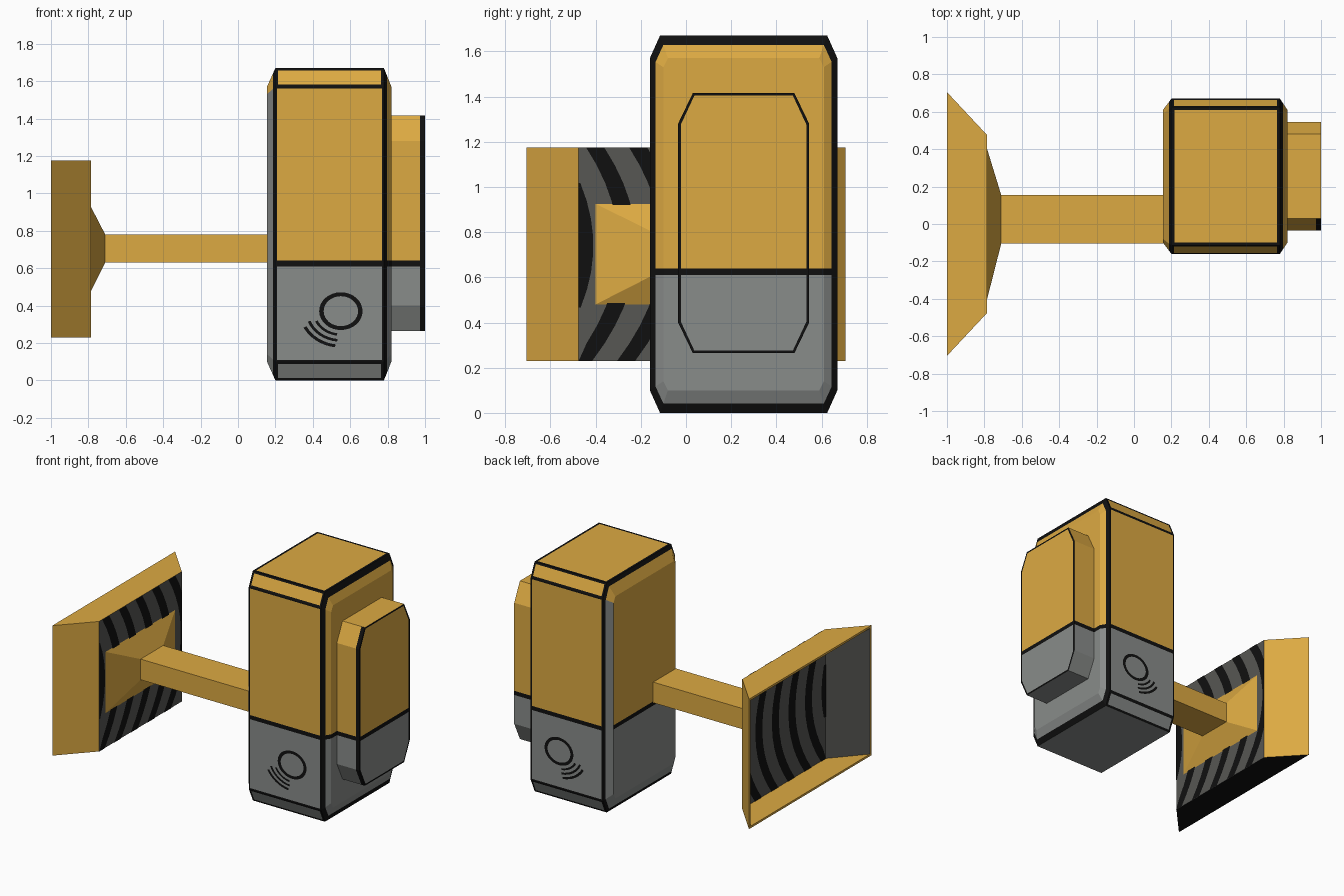
import bpy, bmesh, math
from mathutils import Vector

if "Cube" in bpy.data.objects:
    bpy.data.objects.remove(bpy.data.objects["Cube"])


def mat(name, rgb):
    m = bpy.data.materials.new(name)
    m.diffuse_color = (*rgb, 1)
    m.use_nodes = True
    m.node_tree.nodes["Principled BSDF"].inputs["Base Color"].default_value = m.diffuse_color
    return m


MATS = [mat("yellow", (0.72, 0.40, 0.055)), mat("grey", (0.25, 0.262, 0.254)),
        mat("black", (0.005, 0.005, 0.005)), mat("dark_grey", (0.095, 0.095, 0.087))]
YELLOW, GREY, BLACK, DARK = range(4)


def finish(bm, name):
    me = bpy.data.meshes.new(name)
    bm.to_mesh(me)
    bm.free()
    for m in MATS:
        me.materials.append(m)
    ob = bpy.data.objects.new(name, me)
    bpy.context.collection.objects.link(ob)
    return ob


def loft(rings):
    """Skin a list of equal-length rings and cap both ends."""
    bm = bmesh.new()
    vs = [[bm.verts.new(p) for p in r] for r in rings]
    n = len(vs[0])
    for a, b in zip(vs, vs[1:]):
        for i in range(n):
            j = (i + 1) % n
            bm.faces.new((a[i], a[j], b[j], b[i]))
    bm.faces.new(vs[0])
    bm.faces.new(vs[-1])
    bmesh.ops.recalc_face_normals(bm, faces=bm.faces[:])
    bm.normal_update()
    return bm


def octagon(x, y0, y1, z0, z1, cy, cz):
    return [Vector((x, y, z)) for y, z in (
        (y0 + cy, z0), (y1 - cy, z0), (y1, z0 + cz), (y1, z1 - cz),
        (y1 - cy, z1), (y0 + cy, z1), (y0, z1 - cz), (y0, z0 + cz))]


def rect(x, y0, y1, z0, z1):
    return [(x, y0, z0), (x, y1, z0), (x, y1, z1), (x, y0, z1)]


def inset(bm, faces, t):
    """Give each face a black painted border."""
    for f in bmesh.ops.inset_individual(bm, faces=faces, thickness=t)["faces"]:
        f.material_index = BLACK


def two_tone(bm, skip=lambda f: False):
    """Yellow above, grey below, with a black line between."""
    for z in (0.61, 0.64):
        bmesh.ops.bisect_plane(bm, geom=bm.verts[:] + bm.edges[:] + bm.faces[:],
                               plane_co=(0, 0, z), plane_no=(0, 0, 1))
    bm.normal_update()
    for f in bm.faces:
        z = f.calc_center_median().z
        if f.material_index == BLACK:
            continue
        if skip(f):
            f.material_index = GREY
        else:
            f.material_index = YELLOW if z > 0.64 else BLACK if z > 0.61 else GREY


# Chamfered body block
full = (-0.16, 0.67, 0.0, 1.67, 0.045, 0.1)
small = (-0.1, 0.61, 0.1, 1.57, 0.02, 0.04)
mix = lambda x, t: octagon(x, *[a + (b - a) * t for a, b in zip(full, small)])
bm = loft([mix(0.155, 1), mix(0.188, 0.27), mix(0.2, 0), mix(0.78, 0),
           mix(0.797, 0.42), mix(0.82, 1)])
sides = []
for f in bm.faces:
    x = f.calc_center_median().x
    if 0.186 < x < 0.2 or 0.78 < x < 0.797:
        f.material_index = BLACK
    elif 0.4 < x < 0.6:
        sides.append(f)
inset(bm, [f for f in sides if abs(f.normal.y) > 0.99], 0.013)
inset(bm, [f for f in sides if 0.1 < abs(f.normal.y) < 0.99], 0.02)
inset(bm, [f for f in sides if f.normal.z > 0.99], 0.022)
two_tone(bm, lambda f: f.calc_center_median().x < 0.19 and abs(f.normal.y) > 0.6)
finish(bm, "body")

# Raised side panel
plate = (-0.035, 0.545, 0.265, 1.415, 0.065, 0.135)
bm = loft([octagon(x, *plate) for x in (0.81, 0.972, 1.0)])
for f in bm.faces:
    if f.calc_center_median().x > 0.975 and f.normal.y < -0.9:
        f.material_index = BLACK
inset(bm, [f for f in bm.faces if f.normal.x > 0.99], 0.013)
two_tone(bm)
finish(bm, "side_panel")

# Handle bar, flaring into the head
bm = loft([rect(0.17, -0.105, 0.155, 0.63, 0.78), rect(-0.71, -0.105, 0.155, 0.63, 0.78),
           rect(-0.785, -0.4, 0.4, 0.48, 0.925)])
finish(bm, "handle")

# Hollow flared head, open toward -x
bm = loft([rect(-0.785, -0.475, 0.475, 0.23, 1.175), rect(-1, -0.705, 0.705, 0.23, 1.175),
           rect(-1, -0.685, 0.685, 0.245, 1.16), rect(-0.8, -0.462, 0.462, 0.245, 1.16)])
for f in bm.faces:
    c, n = f.calc_center_median(), f.normal
    if abs(n.x) > 0.99 and c.x > -0.9:
        f.material_index = DARK
    elif n.z < -0.9 and c.z < 0.24:
        f.material_index = BLACK
    elif abs(n.y) > 0.3 and n.x < -0.3:
        f.material_index = DARK
finish(bm, "flared_head")


def strip(bm, left, right, normal):
    """Flat black ribbon between two point lists, facing the given way."""
    for i in range(len(left) - 1):
        pts = [left[i], right[i], right[i + 1], left[i + 1]]
        if (pts[1] - pts[0]).length < 1e-4 or (pts[2] - pts[3]).length < 1e-4:
            continue
        f = bm.faces.new([bm.verts.new(p) for p in pts])
        f.normal_update()
        if f.normal.dot(normal) < 0:
            f.normal_flip()
        f.material_index = BLACK


# Curved stripes on both faces of the head's end wall
for name, x, lim, z0, z1, nx in (("outer_stripes", -0.782, 0.475, 0.23, 1.175, 1),
                                 ("inner_stripes", -0.803, 0.46, 0.245, 1.16, -1)):
    bm = bmesh.new()
    clamp = lambda y: max(-lim, min(lim, y))
    zs = [z0 + (z1 - z0) * i / 12 for i in range(13)]
    for k in range(-3, 5):
        ys = [-0.07 + 0.19 * k - 0.75 * (z - 0.74) ** 2 for z in zs]
        strip(bm, [Vector((x, clamp(y - 0.04), z)) for y, z in zip(ys, zs)],
              [Vector((x, clamp(y + 0.04), z)) for y, z in zip(ys, zs)], Vector((nx, 0, 0)))
    finish(bm, name)

# Painted ring and arcs, front and back
for name, y, ny in (("front_ring_mark", -0.164, -1), ("back_ring_mark", 0.674, 1)):
    bm = bmesh.new()
    for r0, r1, a0, a1, n in ((0.092, 0.116, 0, 360, 32), (0.137, 0.152, 205, 262, 8),
                              (0.172, 0.188, 200, 264, 8), (0.206, 0.224, 207, 262, 8)):
        angs = [math.radians(a0 + (a1 - a0) * i / n) for i in range(n + 1)]
        edge = lambda r: [Vector((0.55 + r * math.cos(a), y, 0.37 + 0.87 * r * math.sin(a)))
                          for a in angs]
        strip(bm, edge(r0), edge(r1), Vector((0, ny, 0)))
    finish(bm, name)
